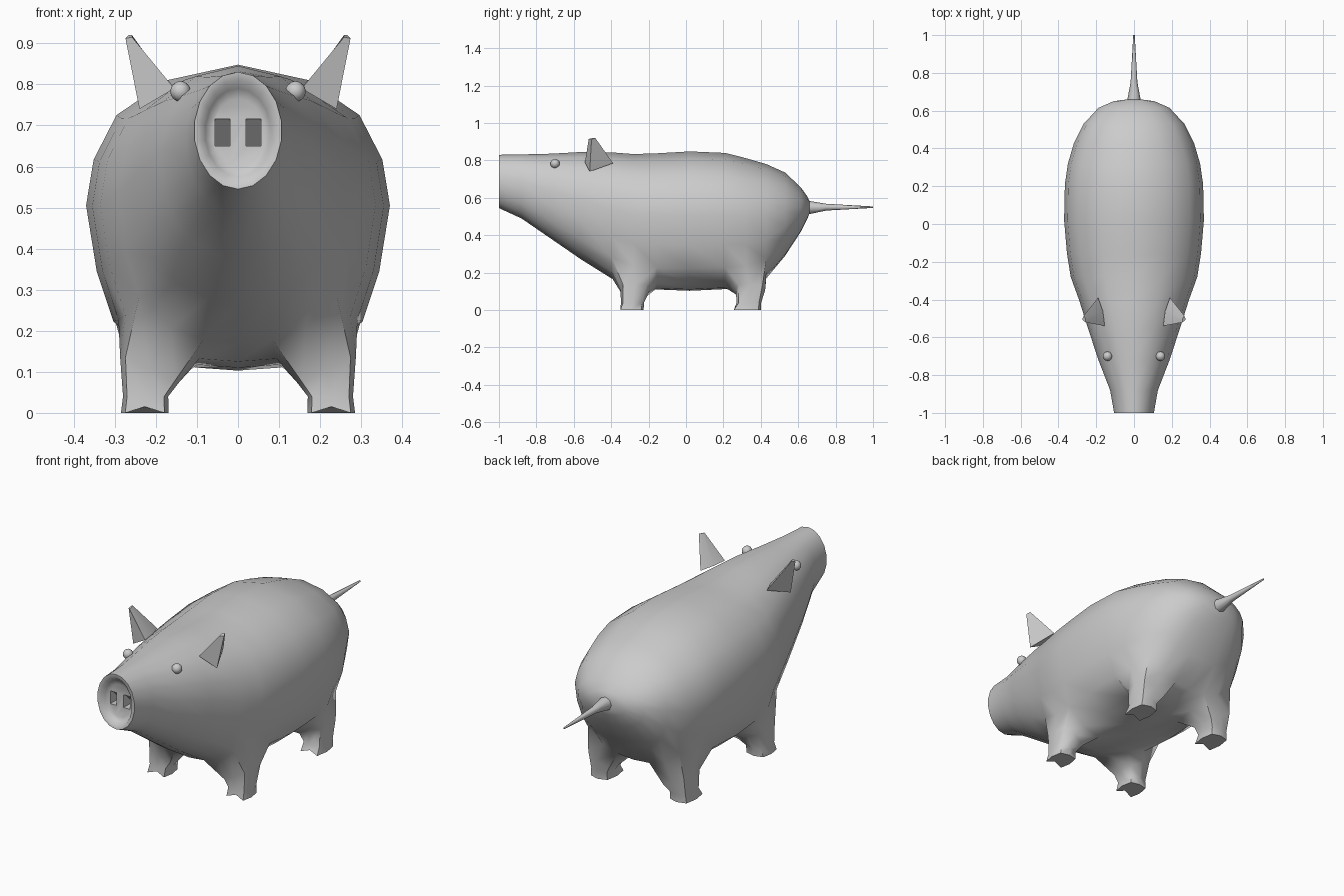
import bpy, bmesh, math

if "Cube" in bpy.data.objects:
    bpy.data.objects.remove(bpy.data.objects["Cube"])

grey = bpy.data.materials.new("plain grey")
grey.diffuse_color = (0.6, 0.6, 0.6, 1)
grey.use_nodes = True
grey.node_tree.nodes["Principled BSDF"].inputs["Base Color"].default_value = grey.diffuse_color


def finish(name, bm, angle=60):
    bmesh.ops.recalc_face_normals(bm, faces=bm.faces[:])
    me = bpy.data.meshes.new(name)
    bm.to_mesh(me)
    bm.free()
    me.materials.append(grey)
    ob = bpy.data.objects.new(name, me)
    bpy.context.collection.objects.link(ob)
    smooth(ob, angle)
    return ob


def smooth(ob, angle):
    bpy.ops.object.select_all(action='DESELECT')
    ob.select_set(True)
    bpy.context.view_layer.objects.active = ob
    bpy.ops.object.shade_smooth_by_angle(angle=math.radians(angle))


def bridge(bm, a, b):
    for i in range(len(a)):
        j = (i + 1) % len(a)
        bm.faces.new((a[i], a[j], b[j], b[i]))


# Half cross-section of the trunk, top to bottom, in half widths and half heights
HALF = [(0, 1), (.46, .9), (.8, .67), (.95, .38), (1, .08),
        (.93, -.35), (.82, -.68), (.55, -.9), (.28, -.98), (0, -1)]
N = 18


def section(y, w, lo, hi, rnd):
    pts = []
    for k in range(N):
        m, s = (k, 1) if k <= 9 else (N - k, -1)
        a = math.radians(20 * m)
        x = HALF[m][0] * (1 - rnd) + math.sin(a) * rnd
        z = HALF[m][1] * (1 - rnd) + math.cos(a) * rnd
        pts.append((s * x * w, y, (lo + hi) / 2 + z * (hi - lo) / 2))
    return pts


# Stations: y, half width, bottom, top, roundness
STATIONS = [
    (-.965, .065, .595, .765, 1), (-.975, .08, .575, .79, 1),
    (-.998, .09, .56, .81, 1), (-1, .107, .545, .83, 1),
    (-.88, .128, .49, .832, .8), (-.72, .19, .38, .836, .5),
    (-.56, .242, .27, .845, .3), (-.40, .292, .17, .843, .1),
    (-.28, .335, .125, .834, 0), (-.155, .355, .11, .838, 0),
    (.02, .37, .103, .848, 0), (.21, .366, .112, .84, 0),
    (.32, .35, .125, .812, 0), (.43, .318, .17, .78, .1),
    (.53, .268, .29, .735, .3), (.615, .19, .42, .655, .7),
    (.65, .11, .49, .605, 1), (.66, .035, .515, .582, 1)]

bm = bmesh.new()
rings = [[bm.verts.new(p) for p in section(*s)] for s in STATIONS]

# Trunk skin, left open where the legs grow out
for i in range(len(rings) - 1):
    for k in range(N):
        if i in (7, 8, 11, 12) and k in (6, 7, 10, 11):
            continue
        j = (k + 1) % N
        bm.faces.new((rings[i][k], rings[i][j], rings[i + 1][j], rings[i + 1][k]))
bm.faces.new(rings[0])
bm.faces.new(rings[-1])

# Legs: z, centre x, radius x, centre y, radius y for each ring
FRONT = [(.105, .215, .072, -.272, .078), (.04, .225, .055, -.286, .062),
         (0, .227, .058, -.295, .068)]
REAR = [(.105, .215, .072, .345, .078), (.04, .225, .055, .336, .066),
        (0, .227, .058, .322, .08)]
LOOP = [(1, -1), (0, -1), (-1, -1), (-1, 0), (-1, 1), (0, 1), (1, 1), (1, 0)]
for i0, leg in ((7, FRONT), (11, REAR)):
    for s in (1, -1):
        prev = []
        for u, v in LOOP:
            k = 7 - u
            prev.append(rings[i0 + 1 + v][k if s == 1 else N - k])
        for n, (z, cx, rx, cy, ry) in enumerate(leg):
            cur = []
            for u, v in LOOP:
                f = .82 if u and v else 1
                y, h = cy + v * ry * f, z
                if n == 0:
                    h += .03 * u
                if n == 2 and (u, v) == (0, -1):   # cleft of the trotter
                    y, h = y + .022, h + .015
                cur.append(bm.verts.new((s * (cx + u * rx * f), y, h)))
            bridge(bm, prev, cur)
            prev = cur
        bm.faces.new(prev)
body = finish("body_with_legs", bm)

# Nostrils: wedge cuts with a sloping back
for s in (1, -1):
    bm = bmesh.new()
    ends = []
    for x in (.02, .056):
        ends.append([bm.verts.new((s * x, y, z)) for y, z in
                     ((-1.02, .65), (-1.02, .716), (-.955, .716), (-.89, .65))])
    bridge(bm, *ends)
    bm.faces.new(ends[0])
    bm.faces.new(ends[1])
    cutter = finish("nostril_cutter", bm, 20)
    cutter.hide_render = True
    mod = body.modifiers.new("nostril", 'BOOLEAN')
    mod.operation = 'DIFFERENCE'
    mod.solver = 'EXACT'
    mod.object = cutter
    bpy.context.view_layer.objects.active = body
    bpy.ops.object.modifier_apply(modifier=mod.name)
    bpy.data.objects.remove(cutter)
smooth(body, 60)

# Tail: tapering spike
bm = bmesh.new()
tail = []
for y, r, z in ((.63, .036, .548), (.665, .034, .548), (.75, .018, .55), (1, .004, .55)):
    tail.append([bm.verts.new((r * math.cos(a), y, z + r * math.sin(a)))
                 for a in [math.tau * t / 8 for t in range(8)]])
for a, b in zip(tail, tail[1:]):
    bridge(bm, a, b)
bm.faces.new(tail[0])
bm.faces.new(tail[-1])
finish("tail", bm)

# Ears and eyes, one per side
for s, side in ((1, "right"), (-1, "left")):
    bm = bmesh.new()
    base = [(.155, -.54, .79), (.24, -.515, .74), (.19, -.39, .785), (.165, -.46, .79)]
    tip = [(.258, -.52, .915), (.274, -.505, .912), (.266, -.485, .92), (.258, -.50, .92)]
    lo, hi = [[bm.verts.new((s * x, y, z)) for x, y, z in ps] for ps in (base, tip)]
    bridge(bm, lo, hi)
    bm.faces.new(lo)
    bm.faces.new(hi)
    finish(side + "_ear", bm, 30)

    bm = bmesh.new()
    bmesh.ops.create_uvsphere(bm, u_segments=12, v_segments=8, radius=.025)
    bmesh.ops.translate(bm, verts=bm.verts[:], vec=(s * .14, -.70, .783))
    finish(side + "_eye", bm)
